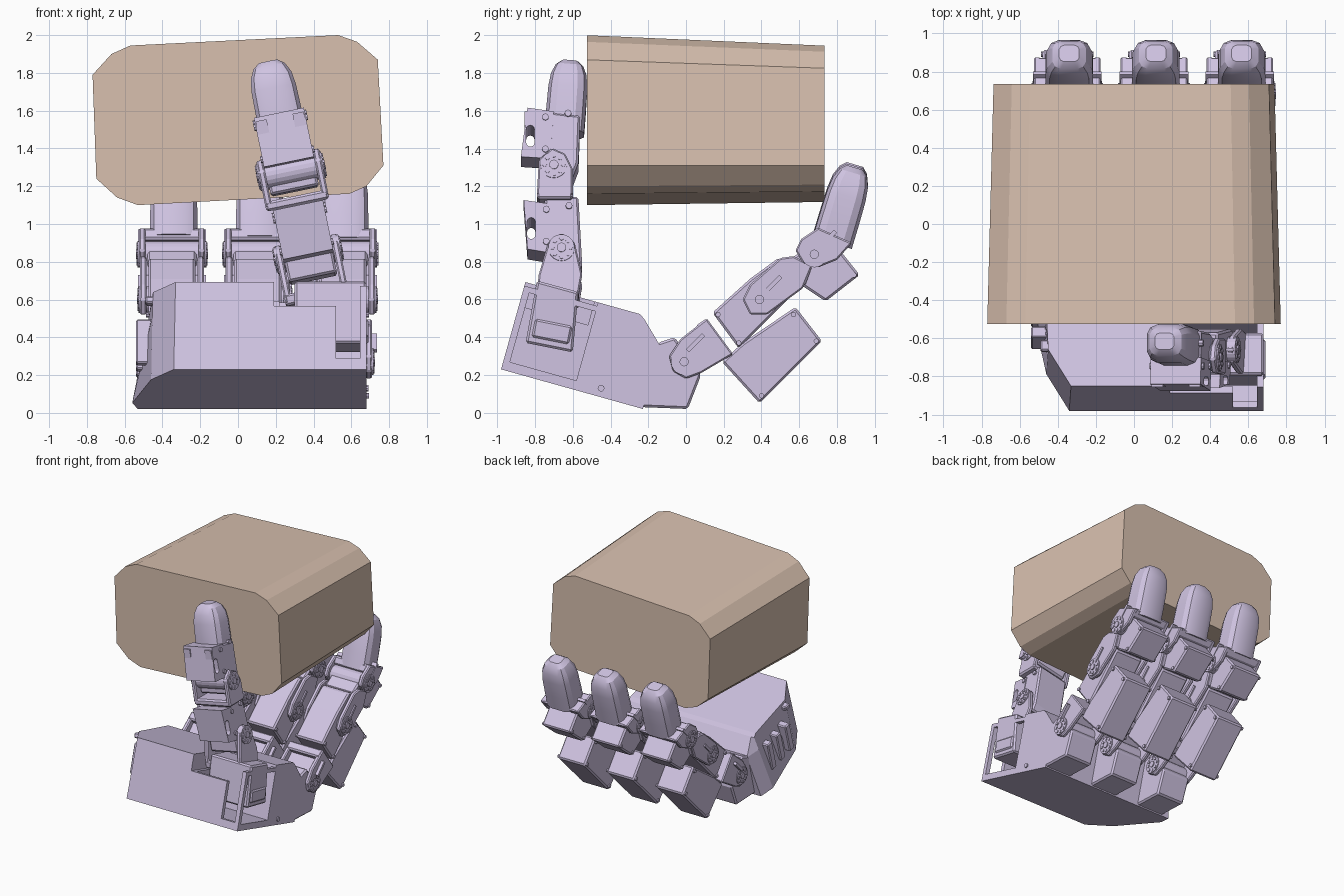
import bpy, bmesh, math
from mathutils import Matrix, Vector

if "Cube" in bpy.data.objects:
    bpy.data.objects.remove(bpy.data.objects["Cube"])


def material(name, rgb):
    m = bpy.data.materials.new(name)
    m.diffuse_color = (*rgb, 1)
    m.use_nodes = True
    m.node_tree.nodes["Principled BSDF"].inputs["Base Color"].default_value = m.diffuse_color
    return m


TAN = material("tan", (0.69, 0.53, 0.43))
LILAC = material("lilac", (0.63, 0.55, 0.76))
I = Matrix.Identity(4)


def finish(bm, name, mat=LILAC, xf=I, bevel=0.0):
    bm.transform(xf)
    bmesh.ops.recalc_face_normals(bm, faces=bm.faces)
    me = bpy.data.meshes.new(name)
    bm.to_mesh(me)
    bm.free()
    ob = bpy.data.objects.new(name, me)
    bpy.context.collection.objects.link(ob)
    me.materials.append(mat)
    if bevel:
        b = ob.modifiers.new("bevel", 'BEVEL')
        b.width, b.segments, b.limit_method = bevel, 1, 'ANGLE'
    return ob


def loft(bm, rings):
    vs = [[bm.verts.new(p) for p in r] for r in rings]
    n = len(vs[0])
    for a, b in zip(vs, vs[1:]):
        for i in range(n):
            bm.faces.new((a[i], a[(i + 1) % n], b[(i + 1) % n], b[i]))
    bm.faces.new(vs[0][::-1])
    bm.faces.new(vs[-1])


def side(bm, prof, x0, x1):
    loft(bm, [[(x, y, z) for y, z in prof] for x in (x0, x1)])


def solid(name, prof, cx, w, xf=I, bevel=0.012):
    bm = bmesh.new()
    side(bm, prof, cx - w / 2, cx + w / 2)
    return finish(bm, name, LILAC, xf, bevel)


def plates(name, prof, cx, w, xf=I, t=0.035):
    bm = bmesh.new()
    side(bm, prof, cx - w / 2, cx - w / 2 + t)
    side(bm, prof, cx + w / 2 - t, cx + w / 2)
    return finish(bm, name, LILAC, xf, 0.008)


def disc(bm, x, y, z, r, d, n):
    m = Matrix.Translation((x, y, z)) @ Matrix.Rotation(math.pi / 2, 4, 'Y')
    bmesh.ops.create_cone(bm, cap_ends=True, segments=n, radius1=r, radius2=r, depth=d, matrix=m)


# round joint horn with a ring of screws on both sides
def hub(name, cx, w, y, z, xf=I, r=0.07):
    bm = bmesh.new()
    disc(bm, cx, y, z, r, w + 0.014, 20)
    disc(bm, cx, y, z, r * 0.35, w + 0.03, 12)
    for k in range(8):
        a = k * math.pi / 4
        disc(bm, cx, y + r * 0.7 * math.cos(a), z + r * 0.7 * math.sin(a), r * 0.17, w + 0.026, 8)
    return finish(bm, name, LILAC, xf)


# domed fingertip lofted along an axis in the side plane
def tip(name, cx, base, end, hw, hd, xf=I):
    a, e = Vector((0, *base)), Vector((0, *end))
    ax = (e - a).normalized()
    nrm = Vector((0, ax.z, -ax.y))
    rings = []
    for t, k in ((0, 1), (0.3, 1), (0.62, 0.98), (0.8, 0.9), (0.93, 0.7), (1, 0.42)):
        c = a.lerp(e, t) + Vector((cx, 0, 0))
        rings.append([c + Vector((hw * k * sx, 0, 0)) + nrm * hd * k * sy for sx, sy in
                      ((1, .5), (.84, .84), (.5, 1), (-.5, 1), (-.84, .84), (-1, .5),
                       (-1, -.5), (-.84, -.84), (-.5, -1), (.5, -1), (.84, -.84), (1, -.5))])
    bm = bmesh.new()
    loft(bm, rings)
    ob = finish(bm, name, LILAC, xf)
    ob.select_set(True)
    bpy.context.view_layer.objects.active = ob
    bpy.ops.object.shade_smooth_by_angle(angle=math.radians(25))
    ob.select_set(False)


def cut(target, bm, xf=I):
    c = finish(bm, target.name + "_cutter", LILAC, xf)
    c.hide_render = True
    c.hide_set(True)
    m = target.modifiers.new("cut", 'BOOLEAN')
    m.operation, m.object, m.solver = 'DIFFERENCE', c, 'EXACT'


def box(bm, x0, x1, y0, y1, z0, z1):
    side(bm, [(y0, z0), (y1, z0), (y1, z1), (y0, z1)], x0, x1)


# held block: chamfered prism, slightly smaller at the back
outline = [(-.57, 1.945), (.53, 2.0), (.63, 1.965), (.74, 1.87), (.77, 1.31), (.68, 1.20), (.59, 1.16),
           (-.53, 1.10), (-.64, 1.14), (-.75, 1.24), (-.77, 1.79), (-.67, 1.90)]
bm = bmesh.new()
loft(bm, [[(x, -.525, z) for x, z in outline],
          [(x * .957, .735, 1.31 + (z - 1.31) * .92) for x, z in outline]])
finish(bm, "held_block", TAN)

# palm: tapered shell, tilted, with a pocket for the thumb drive
PALM = Matrix.Translation((0, -.98, .23)) @ Matrix.Rotation(math.radians(-15.6), 4, 'X')
bm = bmesh.new()
plan = [(-.34, 0), (.68, 0), (.68, .78), (-.53, .78), (-.56, .66), (-.46, .2)]


def ring(v, back):
    return [(x + (.09 * v / .48 if x < -.5 else .02 * v if x < 0 else 0),
             min(u, back), v) for x, u in plan]


loft(bm, [ring(0, .78), ring(.35, .775), ring(.46, .66), ring(.48, .63)])
palm = finish(bm, "palm", LILAC, PALM)
pocket = bmesh.new()
box(pocket, .22, .72, .035, .40, .05, .6)
cut(palm, pocket, PALM)
notch = bmesh.new()
box(notch, .19, .74, -.1, .38, .35, .62)
cut(palm, notch, PALM)
corner = bmesh.new()
box(corner, .52, .75, -.12, .36, .06, .64)
cut(palm, corner, PALM)
bm = bmesh.new()
box(bm, .645, .68, .0, .035, 0, .46)
box(bm, .645, .68, .0, .40, .43, .46)
finish(bm, "palm_side_frame", LILAC, PALM)
bm = bmesh.new()
for u in (.3, .42, .54):
    box(bm, -.54, -.44, u, u + .06, .12, .36)
box(bm, -.49, -.42, .2, .26, .42, .46)
finish(bm, "palm_side_ribs", LILAC, PALM, 0.008)
bm = bmesh.new()
disc(bm, .675, -.45, .13, .018, .03, 10)
finish(bm, "palm_screw")

# three identical fingers
for i, cx in enumerate((-.35, .105, .555)):
    n = f"finger_{i + 1}_"
    X = Matrix.Translation((0, 0, -.008 * i))
    solid(n + "base", [(-.24, .03), (.01, .02), (.08, .20), (-.06, .40), (-.15, .37)], cx, .25)
    knuckle = [(-.09, .30), (-.07, .22), (0, .18), (.08, .21), (.25, .31), (.11, .50), (-.03, .39)]
    plates(n + "knuckle_plates", knuckle, cx, .31)
    solid(n + "knuckle_bridge", [(.20, .28), (.25, .31), (.11, .50), (.05, .46)], cx, .31)
    hub(n + "knuckle_hub", cx, .31, -.01, .27)
    solid(n + "lower_motor", [(.19, .27), (.39, .05), (.72, .38), (.58, .56), (.30, .37)], cx, .25)
    solid(n + "middle_motor", [(.14, .53), (.28, .34), (.61, .67), (.54, .80), (.49, .82), (.34, .71)], cx, .25)
    plates(n + "middle_plates", [(.30, .60), (.34, .52), (.43, .52), (.62, .66), (.67, .78),
                                 (.57, .83), (.50, .82), (.34, .68)], cx, .34)
    solid(n + "middle_bridge", [(.55, .72), (.63, .67), (.67, .78), (.56, .82)], cx, .33)
    hub(n + "middle_hub", cx, .34, .39, .60)
    solid(n + "distal_motor", [(.53, .80), (.62, .67), (.74, .59), (.92, .73), (.80, .88), (.68, .90)], cx, .26)
    plates(n + "distal_plates", [(.58, .86), (.62, .79), (.70, .77), (.80, .81), (.88, .90),
                                 (.70, .98), (.61, .92)], cx, .35)
    solid(n + "distal_bridge", [(.83, .85), (.88, .90), (.70, .98), (.67, .92)], cx, .35)
    hub(n + "distal_hub", cx, .35, .68, .84)
    bm = bmesh.new()
    for y, z in ((.17, .52), (.28, .37), (.40, .09), (.69, .38), (.57, .52), (.74, .62), (.89, .73)):
        disc(bm, cx, y, z, .014, .275, 8)
    for y, z in ((.02, .35), (.43, .66), (.72, .90)):
        m = Matrix.Translation((cx, y + .03, z + .02)) @ Matrix.Rotation(math.radians(-45), 4, 'X')
        bmesh.ops.create_cube(bm, size=1, matrix=m @ Matrix.Diagonal((.36, .022, .12, 1)))
    finish(bm, n + "screws_and_ribs")
    tip(n + "tip", cx + .01, (.775, .915), (.895, 1.315), .125, .108, X)

# thumb drive in the palm pocket
solid("thumb_drive", [(-.85, .37), (-.60, .32), (-.57, .64), (-.79, .70)], .49, .38)
solid("thumb_drive_cap", [(-.82, .40), (-.62, .36), (-.60, .46), (-.80, .50)], .60, .18)

# thumb, built upright then leaned sideways
T = (Matrix.Translation((.40, 0, .70)) @ Matrix.Rotation(math.radians(-11.7), 4, 'Y')
     @ Matrix.Diagonal((1, 1, 1.02, 1)) @ Matrix.Translation((0, 0, -.70)))
plates("thumb_base_plates", [(-.79, .61), (-.57, .59), (-.55, .70), (-.59, .87), (-.66, .92), (-.73, .87),
                             (-.78, .70)], 0, .34, T)
solid("thumb_base_bridge", [(-.79, .60), (-.57, .58), (-.565, .64), (-.79, .66)], 0, .34, T)
hub("thumb_base_hub", 0, .34, -.66, .84, T)
motors = (("thumb_lower_motor", [(-.74, .83), (-.74, .72), (-.57, .70), (-.55, .76), (-.57, 1.12), (-.75, 1.12)],
           [(-.84, .84), (-.72, .82), (-.72, 1.08), (-.86, 1.10)], -.82, .95),
          ("thumb_upper_motor", [(-.74, 1.32), (-.74, 1.18), (-.62, 1.17), (-.57, 1.3), (-.56, 1.55), (-.73, 1.57)],
           [(-.875, 1.33), (-.72, 1.32), (-.70, 1.57), (-.84, 1.59)], -.825, 1.44))
for name, body, rear, sy, sz in motors:
    solid(name, body, 0, .26, T)
    frame = solid(name + "_rear_frame", rear, 0, .27, T, 0)
    slot = bmesh.new()
    side(slot, [(sy + .022 * math.cos(a), sz + .022 * math.sin(a) + (.035 if k < 7 else -.035))
                for k, a in ((k, k * math.pi / 6 if k < 7 else (k - 1) * math.pi / 6) for k in range(14))], -.3, .3)
    cut(frame, slot, T)
    bm = bmesh.new()
    for dy, dz in ((.08, .10), (.08, -.07), (.2, .12)):
        disc(bm, 0, sy + dy, sz + dz, .018, .29, 8)
    for x in (-.1, .1):
        box(bm, x - .03, x + .03, sy - .03, sy + .06, sz + .06, sz + .13)
    finish(bm, name + "_screws", LILAC, T)
plates("thumb_middle_plates", [(-.79, 1.12), (-.60, 1.12), (-.60, 1.26), (-.64, 1.34), (-.71, 1.37),
                               (-.78, 1.31)], 0, .34, T)
solid("thumb_middle_bridge", [(-.79, 1.10), (-.60, 1.10), (-.60, 1.15), (-.79, 1.15)], 0, .34, T)
hub("thumb_middle_hub", 0, .34, -.70, 1.28, T)
tip("thumb_tip", 0, (-.645, 1.48), (-.615, 1.86), .122, .105, T)
